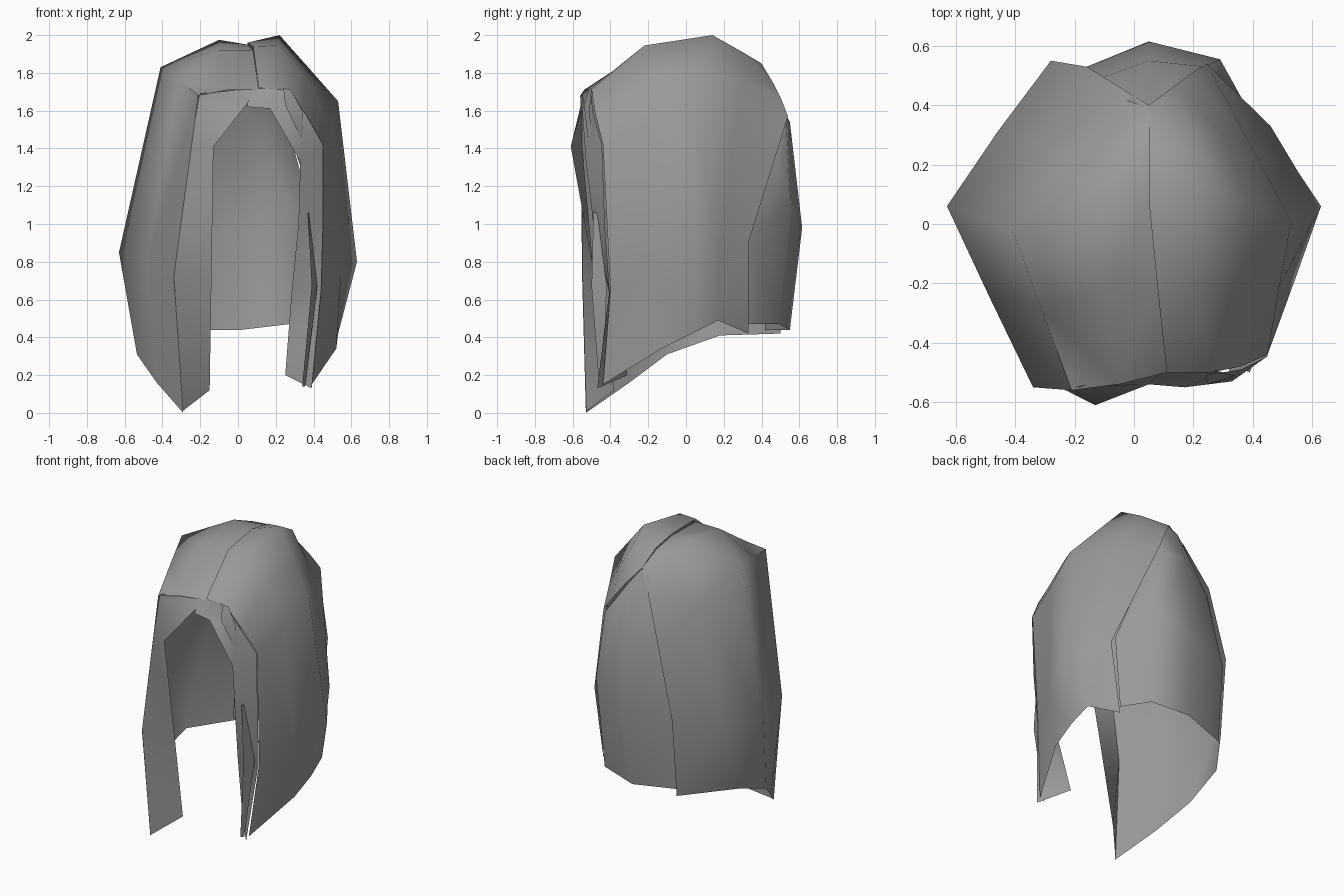
import bpy, bmesh, math
from mathutils import Vector

hair = bpy.data.materials.new("hair_grey")
hair.diffuse_color = (0.32, 0.32, 0.32, 1)


def sheet(name, columns):
    """Skin a hair sheet between columns of points, with faces turned outward."""
    bm = bmesh.new()
    cols = [[bm.verts.new(p) for p in c] for c in columns]
    for a, b in zip(cols, cols[1:]):
        for i in range(len(a) - 1):
            bm.faces.new((a[i], a[i + 1], b[i + 1], b[i]))
    bmesh.ops.triangulate(bm, faces=bm.faces[:])
    bm.normal_update()
    core = Vector((0, 0, 1))
    out = sum((f.normal.dot(f.calc_center_median() - core) * f.calc_area() for f in bm.faces))
    if out < 0:
        bmesh.ops.reverse_faces(bm, faces=bm.faces[:])
    me = bpy.data.meshes.new(name)
    bm.to_mesh(me)
    bm.free()
    me.materials.append(hair)
    ob = bpy.data.objects.new(name, me)
    bpy.context.collection.objects.link(ob)
    bpy.ops.object.select_all(action='DESELECT')
    ob.select_set(True)
    bpy.context.view_layer.objects.active = ob
    bpy.ops.object.shade_smooth_by_angle(angle=math.radians(60))
    return ob


# Left side: columns run front to back, points run from the parting down
sheet("left_side_hair", [
    [(.11, -.50, 1.71), (-.05, -.54, 1.71), (-.21, -.56, 1.68), (-.34, -.55, .72), (-.29, -.53, 0)],
    [(.08, -.22, 1.92), (-.10, -.22, 1.92), (-.31, -.29, 1.76), (-.485, -.25, .79), (-.43, -.30, .16)],
    [(.05, .08, 1.95), (-.10, .10, 1.975), (-.41, -.02, 1.83), (-.63, .06, .85), (-.535, -.10, .31)],
    [(.05, .25, 1.92), (-.08, .28, 1.90), (-.28, .26, 1.65), (-.46, .31, .90), (-.515, .18, .41)],
    [(.05, .40, 1.85), (-.03, .45, 1.71), (-.16, .53, 1.42), (-.28, .55, .95), (-.28, .50, .42)],
])

# Right side
sheet("right_side_hair", [
    [(.11, -.50, 1.72), (.26, -.50, 1.71), (.36, -.48, 1.58), (.45, -.44, 1.42), (.44, -.40, .65), (.39, -.44, .15)],
    [(.08, -.22, 1.94), (.20, -.22, 1.945), (.36, -.24, 1.77), (.49, -.21, 1.53), (.545, -.18, .73), (.52, -.13, .34)],
    [(.05, .08, 1.96), (.22, .14, 2.0), (.38, .07, 1.82), (.53, .01, 1.65), (.63, .06, .80), (.53, .03, .42)],
    [(.05, .25, 1.93), (.20, .30, 1.91), (.30, .30, 1.75), (.39, .27, 1.60), (.55, .18, .85), (.515, .17, .49)],
    [(.05, .40, 1.85), (.13, .46, 1.75), (.19, .505, 1.66), (.245, .54, 1.57), (.46, .33, .90), (.39, .33, .42)],
])

# Back piece tucked under both sides
sheet("back_hair", [
    [(-.01, .41, 1.80), (-.20, .46, 1.42), (-.33, .46, .95), (-.33, .42, .44)],
    [(.05, .39, 1.85), (.05, .55, 1.54), (.05, .615, .98), (.02, .55, .44)],
    [(.12, .44, 1.75), (.24, .53, 1.55), (.29, .555, 1.1), (.27, .49, .47)],
    [(.20, .43, 1.65), (.29, .46, 1.42), (.42, .32, .95), (.38, .32, .47)],
])

# Front locks framing the opening
sheet("left_front_lock", [
    [(-.20, -.55, 1.69), (-.21, -.55, 1.66), (-.25, -.55, 1.41), (-.34, -.548, .73), (-.293, -.528, .01)],
    [(.10, -.49, 1.72), (.05, -.54, 1.64), (-.13, -.61, 1.41), (-.14, -.49, .75), (-.15, -.38, .12)],
])
sheet("right_front_lock", [
    [(.05, -.49, 1.72), (.05, -.54, 1.62), (.17, -.55, 1.61), (.33, -.53, 1.33), (.32, -.49, 1.0),
     (.285, -.41, .65), (.25, -.31, .20)],
    [(.26, -.49, 1.715), (.30, -.50, 1.66), (.36, -.49, 1.58), (.45, -.445, 1.42), (.45, -.43, 1.0),
     (.44, -.405, .65), (.39, -.47, .13)],
])

# Thin loose strands
sheet("right_strand", [
    [(.37, -.49, 1.06), (.39, -.50, .67), (.34, -.46, .14)],
    [(.375, -.47, 1.06), (.42, -.42, .67), (.355, -.44, .14)],
])
sheet("fringe_strand", [
    [(.24, -.51, 1.72), (.25, -.54, 1.63), (.33, -.52, 1.46)],
    [(.28, -.50, 1.71), (.34, -.51, 1.60), (.35, -.50, 1.46)],
])
